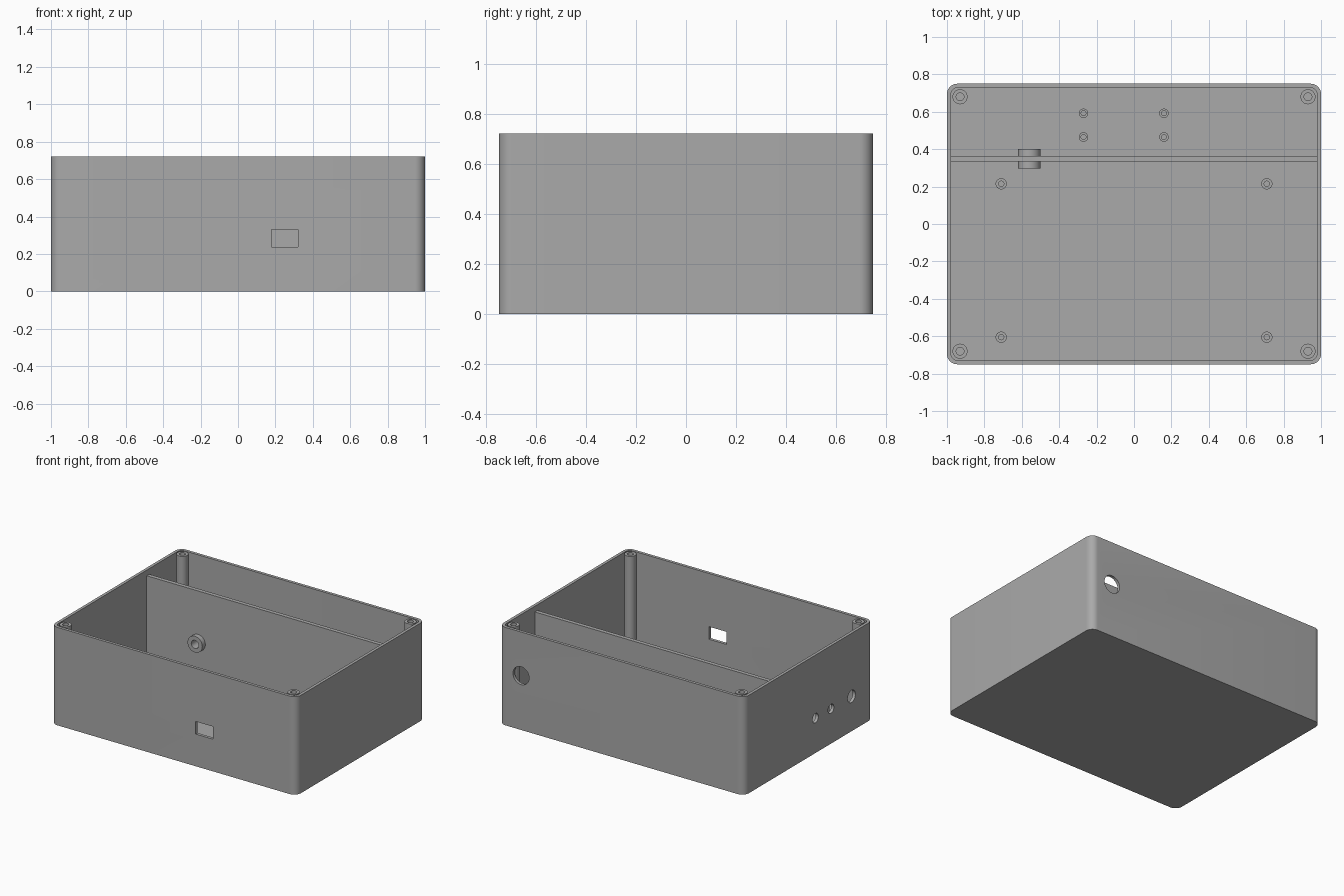
import bpy, bmesh, math
from mathutils import Matrix, Vector

default = bpy.data.objects.get("Cube")
if default:
    bpy.data.objects.remove(default, do_unlink=True)

HALF_X, HALF_Y, HEIGHT, WALL = 1.0, 0.75, 0.722, 0.022
DIVIDER_Y, DIVIDER_TOP = 0.349, 0.68

grey = bpy.data.materials.new("plain grey")
grey.use_nodes = True
colour = (0.4, 0.4, 0.4, 1)
grey.diffuse_color = colour
grey.node_tree.nodes["Principled BSDF"].inputs["Base Color"].default_value = colour


def finish(bm, name):
    bmesh.ops.recalc_face_normals(bm, faces=bm.faces[:])
    mesh = bpy.data.meshes.new(name)
    bm.to_mesh(mesh)
    bm.free()
    mesh.materials.append(grey)
    obj = bpy.data.objects.new(name, mesh)
    bpy.context.collection.objects.link(obj)
    return obj


def smooth(obj):
    bpy.ops.object.select_all(action="DESELECT")
    obj.select_set(True)
    bpy.context.view_layer.objects.active = obj
    bpy.ops.object.shade_smooth_by_angle(angle=math.radians(30))


def block(name, low, high, radius=0):
    """Box between two corners, with optional rounded upright edges."""
    low, high = Vector(low), Vector(high)
    bm = bmesh.new()
    size = Matrix.Diagonal((*(high - low), 1))
    bmesh.ops.create_cube(bm, size=1, matrix=Matrix.Translation((low + high) / 2) @ size)
    if radius:
        upright = [e for e in bm.edges
                   if abs(e.verts[0].co.z - e.verts[1].co.z) > 0.01]
        bmesh.ops.bevel(bm, geom=upright, offset=radius, segments=10,
                        profile=0.5, affect="EDGES")
    return finish(bm, name)


def drill(centre, radius, axis):
    """Cylinder cutter along the x or y axis."""
    turn = Matrix.Rotation(math.pi / 2, 4, "Y" if axis == "x" else "X")
    bm = bmesh.new()
    bmesh.ops.create_cone(bm, cap_ends=True, segments=40, radius1=radius,
                          radius2=radius, depth=0.2,
                          matrix=Matrix.Translation(centre) @ turn)
    return finish(bm, "cutter")


def cut(target, cutters):
    bpy.context.view_layer.objects.active = target
    for cutter in cutters:
        cutter.hide_render = True
        mod = target.modifiers.new("cut", "BOOLEAN")
        mod.operation, mod.solver, mod.object = "DIFFERENCE", "EXACT", cutter
        bpy.ops.object.modifier_apply(modifier=mod.name)
        bpy.data.objects.remove(cutter, do_unlink=True)


def lathe(name, profile, place):
    """Spin a closed or axis-ended profile of (radius, height) points."""
    bm = bmesh.new()
    verts = [bm.verts.new((r, 0, z)) for r, z in profile]
    edges = [bm.edges.new(pair) for pair in zip(verts, verts[1:])]
    bmesh.ops.spin(bm, geom=verts + edges, cent=(0, 0, 0), axis=(0, 0, 1),
                   angle=2 * math.pi, steps=32)
    bmesh.ops.remove_doubles(bm, verts=bm.verts[:], dist=0.0005)
    bm.transform(place)
    smooth(finish(bm, name))


def post(name, x, y, outer, inner, top, depth):
    """Screw post on the floor with a blind hole."""
    profile = [(outer, WALL / 2), (outer, top), (inner, top),
               (inner, top - depth), (0, top - depth)]
    lathe(name, profile, Matrix.Translation((x, y, 0)))


# Open case with its wall openings
case = block("case", (-HALF_X, -HALF_Y, 0), (HALF_X, HALF_Y, HEIGHT), 0.055)
inx, iny = HALF_X - WALL, HALF_Y - WALL
openings = [
    block("cavity", (-inx, -iny, WALL), (inx, iny, HEIGHT + 0.2), 0.033),
    block("front_slot", (0.18, -0.85, 0.237), (0.322, -0.65, 0.33)),
    drill((0.82, HALF_Y, 0.40), 0.066, "y"),
]
for y, radius in ((-0.08, 0.034), (-0.26, 0.034), (-0.5, 0.045)):
    openings.append(drill((-HALF_X, y, 0.257), radius, "x"))
cut(case, openings)
smooth(case)

# Dividing wall with a sleeved cable hole
divider = block("divider", (-inx - 0.005, DIVIDER_Y - 0.015, WALL / 2),
                (inx + 0.005, DIVIDER_Y + 0.015, DIVIDER_TOP))
cut(divider, [drill((-0.56, DIVIDER_Y, 0.30), 0.03, "y")])
smooth(divider)
sleeve = [(0.06, -0.051), (0.06, 0.051), (0.03, 0.051), (0.03, -0.051), (0.06, -0.051)]
lathe("cable_sleeve", sleeve, Matrix.Translation((-0.56, DIVIDER_Y, 0.30))
      @ Matrix.Rotation(math.pi / 2, 4, "X"))

# Full-height lid posts in the corners
for x in (-0.93, 0.93):
    for y in (-0.68, 0.68):
        post("lid_post", x, y, 0.04, 0.021, HEIGHT, 0.2)

# Board standoffs on the floor
for x in (-0.71, 0.71):
    for y in (-0.605, 0.215):
        post("large_board_standoff", x, y, 0.03, 0.014, 0.08, 0.05)
for x in (-0.27, 0.16):
    for y in (0.465, 0.592):
        post("small_board_standoff", x, y, 0.025, 0.013, 0.08, 0.05)
